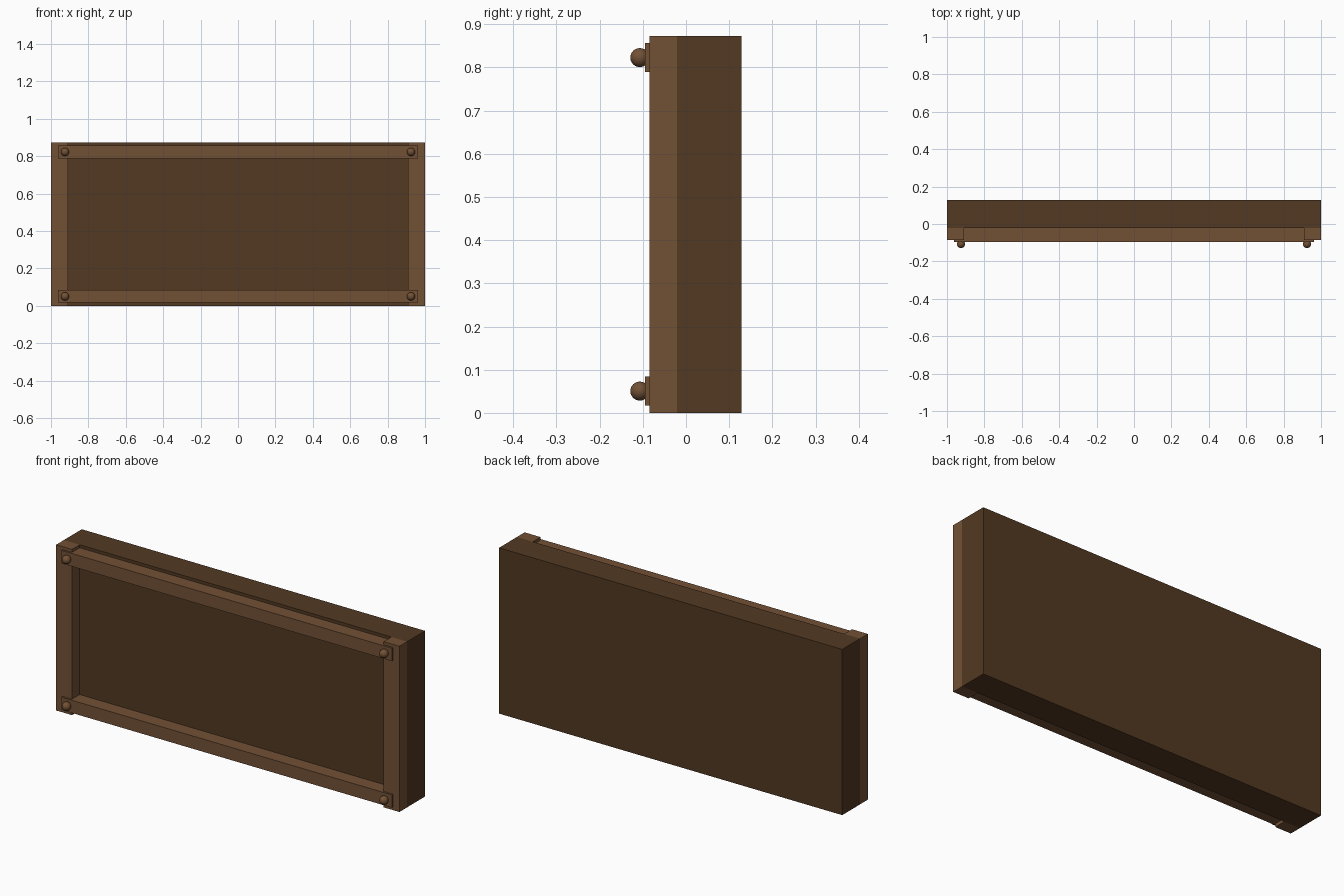
import bpy

old = bpy.data.objects.get("Cube")
if old:
    bpy.data.objects.remove(old, do_unlink=True)


def material(name, color):
    mat = bpy.data.materials.new(name)
    mat.use_nodes = True
    mat.diffuse_color = color
    mat.node_tree.nodes["Principled BSDF"].inputs["Base Color"].default_value = color
    return mat


dark_wood = material("dark wood", (0.085, 0.041, 0.016, 1))
light_wood = material("light wood", (0.17, 0.082, 0.036, 1))


def box(name, x, y, z, mat):
    """Box between (low, high) limits on each axis."""
    limits = (x, y, z)
    bpy.ops.mesh.primitive_cube_add(size=1, location=[(a + b) / 2 for a, b in limits])
    obj = bpy.context.object
    obj.name = name
    obj.scale = [b - a for a, b in limits]
    bpy.ops.object.transform_apply(location=False, rotation=False, scale=True)
    obj.data.materials.append(mat)
    return obj


HEIGHT = 0.873
PANEL_FRONT = -0.021
POST_FRONT = -0.085
RAIL_FRONT = -0.095
POST_INNER = 0.908
RAILS = {"lower": (0.017, 0.084), "upper": (0.789, 0.857)}

# Solid back panel
box("back_panel", (-1, 1), (PANEL_FRONT, 0.128), (0, HEIGHT), dark_wood)

# Posts at both ends
for side, s in (("left", 1), ("right", -1)):
    box(side + "_post", sorted((s * POST_INNER, s)), (POST_FRONT, PANEL_FRONT),
        (0, HEIGHT), light_wood)

for level, z in RAILS.items():
    # Rail between the posts
    box(level + "_rail", (-POST_INNER, POST_INNER), (RAIL_FRONT, PANEL_FRONT), z, light_wood)
    for side, s in (("left", 1), ("right", -1)):
        name = level + "_" + side
        # Corner plate lapping onto the post
        box(name + "_plate", sorted((s * POST_INNER, s * 0.963)),
            (RAIL_FRONT, POST_FRONT), z, light_wood)
        # Round peg head
        bpy.ops.mesh.primitive_uv_sphere_add(
            segments=24, ring_count=12, radius=0.022,
            location=(s * 0.925, -0.107, sum(z) / 2))
        peg = bpy.context.object
        peg.name = name + "_peg"
        peg.data.materials.append(light_wood)
        bpy.ops.object.shade_smooth_by_angle()
